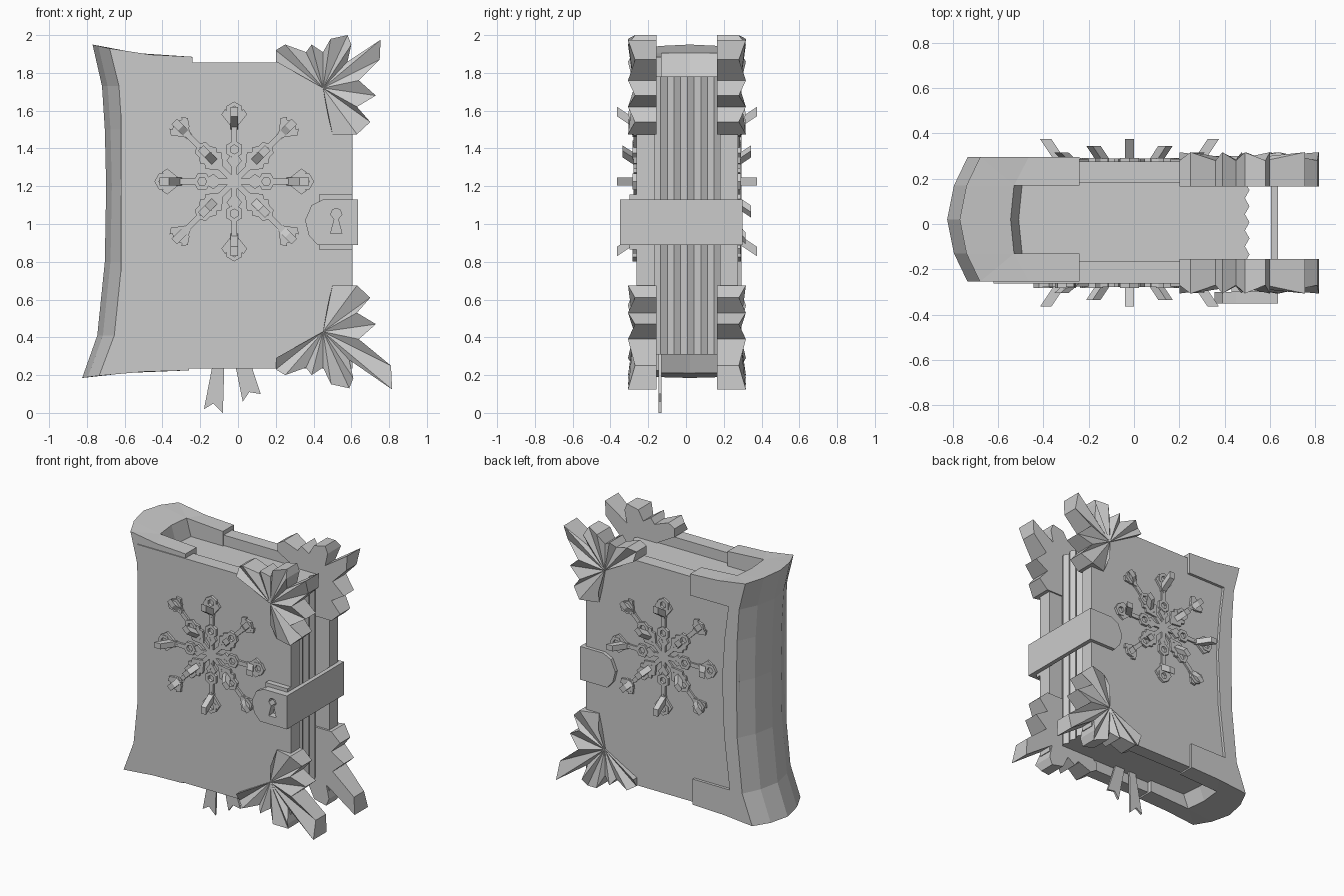
import bpy, bmesh
from math import cos, sin, pi
from mathutils import Vector

cube = bpy.data.objects.get("Cube")
if cube:
    bpy.data.objects.remove(cube)

grey = bpy.data.materials.new("plain grey")
grey.use_nodes = True
colour = (0.6, 0.6, 0.6, 1)
grey.diffuse_color = colour
grey.node_tree.nodes["Principled BSDF"].inputs["Base Color"].default_value = colour

MID_Y = 0.005          # plane halfway between the two covers


def finish(name, bm):
    bmesh.ops.remove_doubles(bm, verts=bm.verts, dist=0.0002)
    bmesh.ops.recalc_face_normals(bm, faces=bm.faces)
    mesh = bpy.data.meshes.new(name)
    bm.to_mesh(mesh)
    bm.free()
    mesh.materials.append(grey)
    obj = bpy.data.objects.new(name, mesh)
    bpy.context.collection.objects.link(obj)
    return obj


def add_slab(bm, polygons, y0, y1):
    """Extrude flat (x, z) polygons that share edges from y0 to y1."""
    cache = {}

    def vert(p):
        key = (round(p[0], 4), round(p[1], 4))
        if key not in cache:
            cache[key] = bm.verts.new((p[0], y0, p[1]))
        return cache[key]

    faces = [bm.faces.new([vert(p) for p in poly]) for poly in polygons]
    extruded = bmesh.ops.extrude_face_region(bm, geom=faces, use_keep_orig=True)
    for v in extruded["geom"]:
        if isinstance(v, bmesh.types.BMVert):
            v.co.y = y1


def slab(name, polygons, y0, y1):
    bm = bmesh.new()
    add_slab(bm, polygons, y0, y1)
    return finish(name, bm)


def rect(x0, x1, z0, z1):
    return [(x0, z0), (x1, z0), (x1, z1), (x0, z1)]


def ring(outer, inner):
    n = len(outer)
    return [(outer[i], outer[(i + 1) % n], inner[(i + 1) % n], inner[i]) for i in range(n)]


# Cover boards
board = [rect(-0.62, 0.605, 0.235, 1.855)]
slab("front_board", board, -0.262, -0.165)
slab("back_board", board, 0.18, 0.275)

# Page block with a zigzag fore edge
teeth = 10
bm = bmesh.new()
edge = [(0.49 + 0.02 * (i % 2), -0.17 + 0.355 * i / teeth) for i in range(teeth + 1)]
outline = [(-0.6, -0.17)] + edge + [(-0.6, 0.185)]
page = bm.faces.new([bm.verts.new((x, y, 0.31)) for x, y in outline])
top = bmesh.ops.extrude_face_region(bm, geom=[page], use_keep_orig=True)["geom"]
bmesh.ops.translate(bm, vec=(0, 0, 1.47), verts=[v for v in top if isinstance(v, bmesh.types.BMVert)])
finish("pages", bm)

# Curved leather spine: rows of (height, spine x, panel edge x, flare)
rows = [(0.225, -0.825, -0.26, -0.04), (0.41, -0.745, -0.26, 0), (0.41, -0.745, -0.555, 0),
        (0.8, -0.705, -0.51, 0), (1.2, -0.698, -0.495, 0), (1.5, -0.705, -0.515, 0),
        (1.73, -0.72, -0.545, 0), (1.73, -0.72, -0.24, 0), (1.885, -0.77, -0.24, 0.065)]
bm = bmesh.new()
loops = []
for z, xs, xe, flare in rows:
    mid = (xs + 0.08 + xe) / 2
    half = [(xe, 0.15), (xe, 0.275), (mid, 0.275), (xs + 0.09, 0.275), (xs + 0.03, 0.15)]
    inner = [(xs + 0.24, 0.15), (xs + 0.225, 0)]
    section = half + [(xs, 0)] + [(x, -y) for x, y in reversed(half)]
    section += [(inner[0][0], -0.15), inner[1], inner[0]]
    loops.append([bm.verts.new((x, 0.02 + y, z + flare * ((xe - x) / (xe - xs)) ** 2))
                  for x, y in section])
for low, high in zip(loops, loops[1:]):
    n = len(low)
    for i in range(n):
        bm.faces.new((low[i], low[(i + 1) % n], high[(i + 1) % n], high[i]))
# End caps pair each outer corner with the nearest inner one
for a in (loops[0], loops[-1]):
    for cap in ((0, 1, 2, 13), (2, 3, 13), (3, 4, 13), (4, 5, 12, 13),
                (5, 6, 11, 12), (6, 7, 11), (7, 8, 11), (8, 9, 10, 11)):
        bm.faces.new([a[i] for i in cap])
finish("spine", bm)

# Folded leaf corners: offsets from the hub, alternating ridge and valley
leaf = [(-.25, .14), (-.25, .2), (-.2, .23), (-.09, .19), (-.06, .23), (0, .19),
        (.04, .26), (.13, .28), (.15, .23), (.13, .14), (.305, .255), (.3, .15),
        (.19, .04), (.28, -.04), (.18, -.1), (.25, -.18), (.18, -.245), (.05, -.245), (.025, -.14)]


def leaf_corner(name, side, up):
    bm = bmesh.new()

    def point(dx, dz, y):
        if up < 0 and dz > 0.1:
            grow = 1.2 if dx > 0.2 else 1.07 if dx > 0 else 1
            dx, dz = dx * grow, dz * grow
        return bm.verts.new((0.45 + dx, MID_Y + side * y, 1.075 + up * (0.645 + dz)))

    hub, hub_in = point(0, 0, 0.28), point(0, 0, 0.16)
    front = [point(x, z, 0.275 if i % 2 else 0.312) for i, (x, z) in enumerate(leaf)]
    back = [point(x, z, 0.16) for x, z in leaf]
    for i in range(len(leaf) - 1):
        bm.faces.new((hub, front[i], front[i + 1]))
        bm.faces.new((hub_in, back[i + 1], back[i]))
        bm.faces.new((front[i], back[i], back[i + 1], front[i + 1]))
    for i in (0, -1):
        bm.faces.new((hub, hub_in, back[i], front[i]))
    finish(name, bm)


# Snowflake emblem built from eight arms
def snowflake(name, side):
    bm = bmesh.new()

    def arm(angle, hexes, tip, forks, pegs):
        out = Vector((cos(angle), sin(angle)))
        across = Vector((-out.y, out.x))
        centre = Vector((-0.02, 1.225))

        def place(u, v):
            return tuple(centre + out * u + across * v)

        def add(polygons, height):
            add_slab(bm, polygons, MID_Y + side * 0.255, MID_Y + side * height)

        def hexagon(u, r):
            return [place(u + r * cos(k * pi / 3), r * sin(k * pi / 3)) for k in range(6)]

        first, last = hexes
        for a, b in ((0, first - 0.04), (first + 0.04, last - 0.04)):
            add([[place(a, -0.015), place(b, -0.015), place(b, 0.015), place(a, 0.015)]], 0.282)
        for u in hexes:
            add(ring(hexagon(u, 0.048), hexagon(u, 0.024)), 0.287)
        # Paired side branches
        for u, length in forks:
            for s in (-1, 1):
                add([[place(u, 0), place(u + length, s * length * 0.8),
                      place(u + length + 0.03, s * length * 0.8 - s * 0.02),
                      place(u + 0.035, 0)]], 0.284)
        # Pegs leaning outward
        for u, height in pegs:
            ends = []
            for du, y in ((0, 0.265), (0.07, height)):
                ends.append([bm.verts.new((p[0], MID_Y + side * y, p[1])) for p in
                             (place(u + du, -0.02), place(u + du + 0.05, -0.02),
                              place(u + du + 0.05, 0.02), place(u + du, 0.02))])
            low, high = ends
            bm.faces.new(low)
            bm.faces.new(high)
            for i in range(4):
                j = (i + 1) % 4
                bm.faces.new((low[i], low[j], high[j], high[i]))

    for k in range(4):
        arm(k * pi / 2, (0.17, 0.375), 0.4, [(0.27, 0.085), (0.06, 0.05)], [(0.275, 0.37)])
        arm(k * pi / 2 + pi / 4, (0.23, 0.4), 0.42,
            [(0.33, 0.08), (0.12, 0.075), (0.08, 0.075)], [(0.13, 0.34), (0.33, 0.31)])
    finish(name, bm)


for label, side in (("front", -1), ("back", 1)):
    snowflake(label + "_snowflake", side)
    for place_name, up in (("top", 1), ("bottom", -1)):
        leaf_corner(label + "_" + place_name + "_leaf", side, up)

# Clasp: strap, hasp, lock plate with a keyhole and rear plate
slab("strap", [rect(0.605, 0.635, 0.89, 1.13)], -0.35, 0.3)
slab("hasp", [rect(0.43, 0.605, 0.865, 1.155)], -0.3, -0.255)
plate = [(.635, .89), (.635, 1), (.635, 1.05), (.635, 1.13), (.45, 1.13),
         (.39, 1.1), (.355, 1.02), (.375, .94), (.42, .89)]
keyhole = [(.55, .95), (.53, 1.025), (.55, 1.05), (.54, 1.075), (.52, 1.083),
           (.5, 1.075), (.49, 1.05), (.51, 1.025), (.49, .95)]
slab("lock_plate", ring(plate, keyhole), -0.35, -0.3)
slab("rear_plate", [plate], 0.265, 0.3)

# Swallow-tailed ribbon bookmarks
slab("long_ribbon", [[(-.12, .33), (-.18, .02), (-.13, .05), (-.08, 0), (-.07, .33)]], -0.145, -0.13)
slab("short_ribbon", [[(-.03, .33), (.025, .06), (.06, .11), (.12, .1), (.045, .33)]], -0.145, -0.13)
